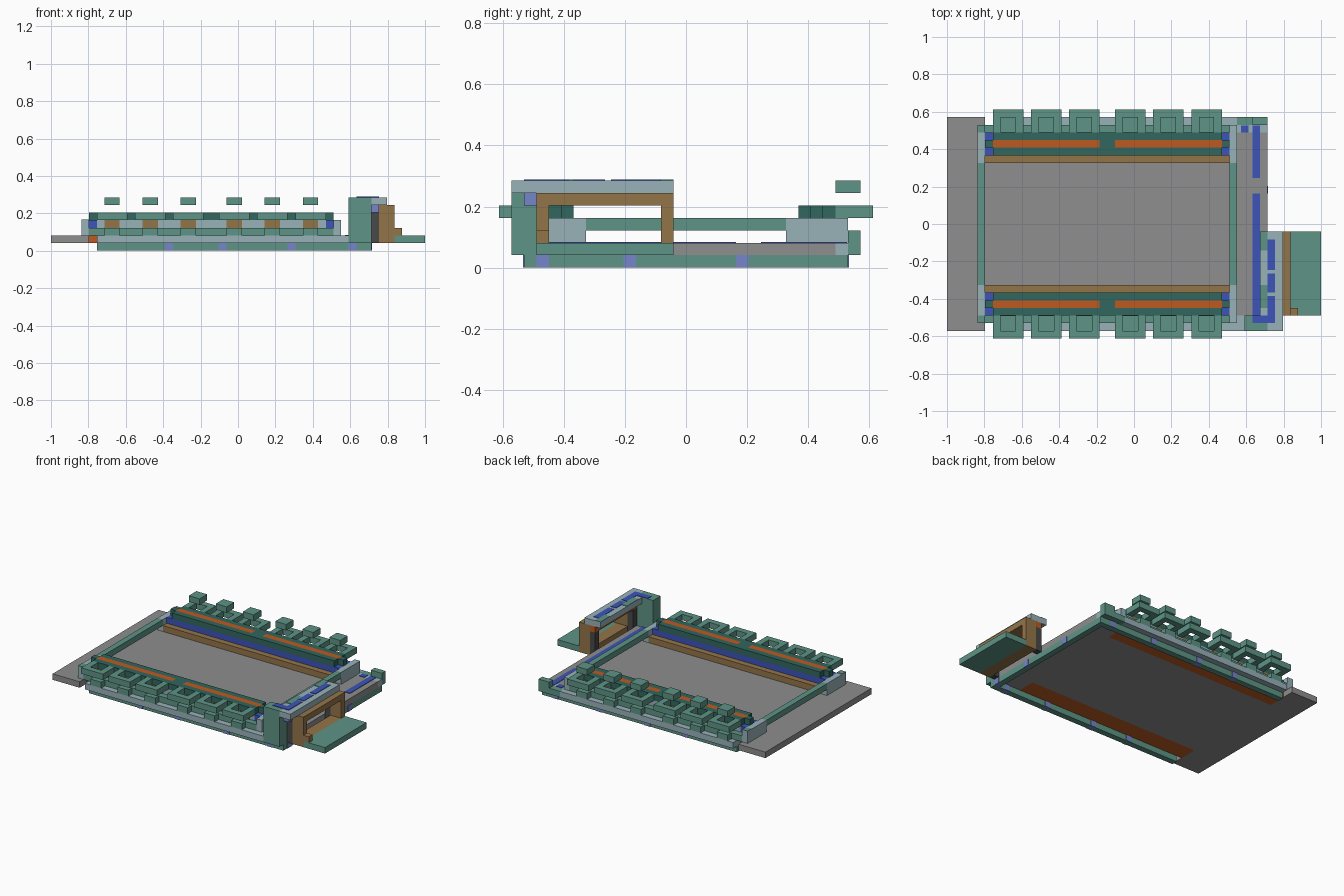
import bpy, bmesh
from mathutils import Vector

cube = bpy.data.objects.get("Cube")
if cube:
    bpy.data.objects.remove(cube, do_unlink=True)

# One block of the grid; the grid is 49 x 30 x 7 blocks
UNIT = 2 / 49
CENTRE = Vector((24.5, 15, 0))


def material(name, red, green, blue):
    mat = bpy.data.materials.new(name)
    linear = [((c / 255 + 0.055) / 1.055) ** 2.4 for c in (red, green, blue)] + [1]
    mat.diffuse_color = linear
    mat.use_nodes = True
    shader = next(n for n in mat.node_tree.nodes if n.type == 'BSDF_PRINCIPLED')
    shader.inputs["Base Color"].default_value = linear
    return mat


sea_green = material("sea_green", 94, 148, 134)
dark_green = material("dark_green", 50, 102, 95)
pale_blue = material("pale_blue", 152, 178, 185)
grey = material("grey", 142, 142, 142)
dark_grey = material("dark_grey", 72, 72, 74)
orange = material("orange", 190, 90, 32)
brown = material("brown", 148, 117, 74)
blue = material("blue", 60, 84, 184)
lilac = material("lilac", 118, 134, 202)


def part(name, mat, boxes, mirror=False):
    """Build boxes given by their low and high corners in grid blocks."""
    bm = bmesh.new()
    for low, high in boxes:
        low, high = Vector(low), Vector(high)
        made = bmesh.ops.create_cube(bm, size=1)
        for v in made["verts"]:
            spot = [(low[i] + high[i]) / 2 + v.co[i] * (high[i] - low[i]) for i in range(3)]
            v.co = (Vector(spot) - CENTRE) * UNIT
    mesh = bpy.data.meshes.new(name)
    bm.to_mesh(mesh)
    bm.free()
    mesh.materials.append(mat)
    obj = bpy.data.objects.new(name, mesh)
    bpy.context.collection.objects.link(obj)
    if mirror:
        mod = obj.modifiers.new("both_sides", 'MIRROR')
        mod.use_axis = (False, True, False)
        mod.use_mirror_merge = False
    return obj


TOOTH_STARTS = (6, 11, 16, 22, 27, 32)
PROUD = 0.08

# Base frame with small lights
part("base_side", sea_green, [((6, 2, 0), (42, 3, 1))], mirror=True)
part("base_end", sea_green, [((41, 3, 0), (42, 27, 1))])
part("side_lights", lilac,
     [((x, 2 - PROUD, 0), (x + 1, 3 + PROUD, 1)) for x in (15, 22, 31, 39)], mirror=True)
part("end_lights", lilac,
     [((41, y, 0), (42 + PROUD, y + 1, 1)) for y in (3, 10, 19)])

# Floor slab, in three sections
part("floor", grey, [((0, 1, 1), (5, 29, 2)),
                     ((5, 6, 1), (37, 24, 2)),
                     ((37, 3, 1), (42, 27, 2))])
part("under_strip", orange, [((5, 3, 1), (37, 6, 2))], mirror=True)
part("ledge", pale_blue, [((6, 1, 1), (38, 3, 2))], mirror=True)
part("ledge_ends", pale_blue, [((38, 1, 1), (39, 3, 2)), ((38, 27, 1), (42, 28, 2))])
part("back_corner", sea_green, [((38, 28, 1), (42, 29, 2)), ((40, 28, 2), (42, 29, 3))])

# Painted lines on the floor
part("floor_lines", blue,
     [((40, low, 2), (41, high, 2 + PROUD)) for low, high in ((3, 11), (11, 19), (21, 27.9))]
     + [((38.5, 27, 2), (39.5, 27.9, 2 + PROUD))])

# End rails resting on corner posts
for name, x in (("right_rail", 4), ("left_rail", 37)):
    part(name, sea_green, [((x, 7, 3), (x + 1, 23, 4))])
    part(name + "_post", pale_blue, [((x, 2, 2), (x + 1, 7, 4))], mirror=True)
part("post_cap", sea_green, [((4, 2, 4), (5, 3, 4 + PROUD))], mirror=True)

# Long walls
part("wall_foot", pale_blue, [((5, 3, 2), (37, 6, 3))], mirror=True)
part("wall_face", pale_blue, [((6, 3, 3), (36, 4, 4))], mirror=True)
part("wall_core", blue, [((5, 4, 3), (37, 6, 4)),
                         ((5, 3, 3), (6, 4, 4)),
                         ((36, 3, 3), (37, 4, 4))], mirror=True)
part("wall_windows", brown,
     [((x + 1, 3 - PROUD, 3), (x + 3, 3, 4)) for x in TOOTH_STARTS], mirror=True)
part("bench", brown, [((5, 6, 2), (37, 7, 3))], mirror=True)

# Bars on top of the walls
part("wall_bars", dark_green, [((6, 3, 4), (36, 4, 5)),
                               ((6, 5, 4), (36, 6, 5)),
                               ((5, 4, 4), (6, 5, 5)),
                               ((36, 4, 4), (37, 5, 5)),
                               ((20, 4, 4), (22, 5, 5))], mirror=True)
part("glow_strip", orange, [((6, 4, 4), (20, 5, 5)),
                            ((22, 4, 4), (36, 5, 5))], mirror=True)

# Lower shelf with nubs, open teeth, and floating blocks over the back row
part("shelf", sea_green, [((5, 2, 2), (37, 3, 3))]
     + [((x + 1, 1, 2), (x + 3, 2, 3)) for x in TOOTH_STARTS], mirror=True)
teeth = []
for x in TOOTH_STARTS:
    teeth += [((x, 0, 4), (x + 4, 1, 5)),
              ((x, 1, 4), (x + 1, 3, 5)),
              ((x + 3, 1, 4), (x + 4, 3, 5))]
part("teeth", sea_green, teeth, mirror=True)
part("floating_blocks", sea_green,
     [((x + 1, 27, 6), (x + 3, 29, 7)) for x in TOOTH_STARTS])

# Gate at the front left corner
part("gate_column", sea_green, [((39, 1, 1), (42, 3, 7))])
part("gate_beam", pale_blue, [((42, 1, 6), (44, 3, 7)), ((41, 3, 6), (44, 14, 7))])
part("gate_beam_patches", sea_green,
     [((41, low, 7), (42, high, 7 + PROUD)) for low, high in ((4, 7), (11.5, 14))])
part("gate_beam_lines", blue,
     [((42, low, 7), (43, high, 7 + PROUD)) for low, high in ((2, 5.6), (6, 8.5), (9, 13))]
     + [((40, 2, 7), (42, 3, 7 + PROUD))])
part("gate_lamp", lilac, [((42, 2, 5), (43, 3, 6))])
part("gate_lining", orange, [((42, 3, 5), (43, 14, 6))])
part("gate_inner_legs", dark_grey, [((42, y, 1), (43, y + 1, 5)) for y in (3, 13)])
part("gate_frame", brown, [((43, 3, 1), (45, 14, 2)),
                           ((43, 3, 5), (45, 14, 6)),
                           ((43, 3, 2), (45, 4, 5)),
                           ((43, 13, 2), (45, 14, 5)),
                           ((45, 3, 2), (46, 4, 3))])
part("gate_ramp", sea_green, [((45, 3, 1), (49, 14, 2))])
